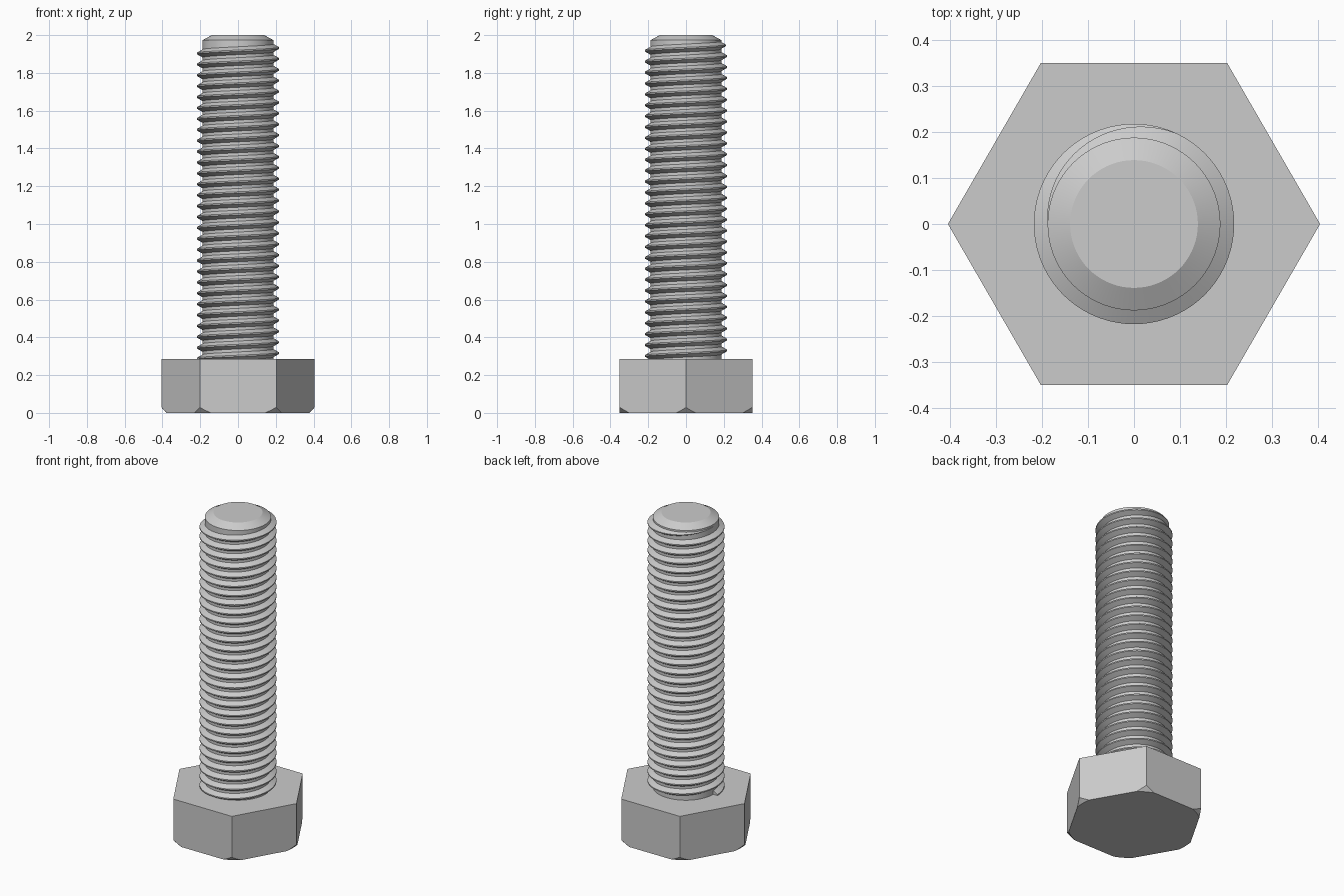
import bpy, bmesh
from math import sin, cos, pi, radians

cube = bpy.data.objects.get("Cube")
if cube:
    bpy.data.objects.remove(cube, do_unlink=True)

SEG = 72            # steps per turn
HEAD_TOP = 0.285
CORE, CREST = 0.188, 0.218
PITCH = 0.0577

steel = bpy.data.materials.new("grey steel")
steel.use_nodes = True
colour = (0.6, 0.6, 0.6, 1)
steel.diffuse_color = colour
steel.node_tree.nodes["Principled BSDF"].inputs["Base Color"].default_value = colour


def skin(name, rings, closed):
    """Join equal-length rings of points into a capped solid."""
    bm = bmesh.new()
    rows = [[bm.verts.new(p) for p in ring] for ring in rings]
    n = len(rows[0])
    for a, b in zip(rows, rows[1:]):
        for j in range(n if closed else n - 1):
            k = (j + 1) % n
            bm.faces.new((a[j], a[k], b[k], b[j]))
    bm.faces.new(rows[0])
    bm.faces.new(rows[-1])
    bmesh.ops.recalc_face_normals(bm, faces=bm.faces)
    mesh = bpy.data.meshes.new(name)
    bm.to_mesh(mesh)
    bm.free()
    mesh.materials.append(steel)
    obj = bpy.data.objects.new(name, mesh)
    bpy.context.collection.objects.link(obj)
    return obj


def lathe(name, profile, sides):
    """Solid of revolution from (radius, height) pairs."""
    turn = [2 * pi * i / sides for i in range(sides)]
    return skin(name, [[(r * cos(a), r * sin(a), z) for a in turn]
                       for r, z in profile], True)


def activate(obj):
    bpy.ops.object.select_all(action='DESELECT')
    obj.select_set(True)
    bpy.context.view_layer.objects.active = obj


# Hexagonal head, its lower corners trimmed by a cone
head = lathe("hex_head", [(0.405, 0), (0.405, HEAD_TOP)], 6)
cutter = lathe("corner_cutter", [(0.379, 0), (0.379 + 0.4 * 0.9, 0.4)], 96)
cutter.location.z = 0
cutter.hide_render = True
trim = head.modifiers.new("corner_trim", 'BOOLEAN')
trim.operation = 'INTERSECT'
trim.solver = 'EXACT'
trim.object = cutter
activate(head)
bpy.ops.object.modifier_apply(modifier=trim.name)
bpy.data.objects.remove(cutter, do_unlink=True)

# Shank core with a chamfered tip
core = lathe("shank_core", [(CORE, HEAD_TOP - 0.01), (CORE, 1.973), (0.139, 2)], SEG)

# Right-handed thread ridge that runs out near the tip
TURNS = 29
FADE = radians(115)
end_angle = pi
end_height = 1.903 + PITCH
rings = []
for i in range(TURNS * SEG + 1):
    back = 2 * pi * (TURNS - i / SEG)
    angle = end_angle - back
    height = end_height - PITCH * back / (2 * pi)
    size = max(0.02, min(1, back / FADE))
    inner = CORE - 0.003
    outer = CORE + (CREST - CORE) * size
    flat = PITCH / 16 * size
    base = flat + (outer - inner) * 0.577
    section = [(inner, -base), (outer, -flat), (outer, flat), (inner, base)]
    rings.append([(r * cos(angle), r * sin(angle), height + dz) for r, dz in section])
thread = skin("thread_ridge", rings, True)

# Smooth round surfaces, crisp edges
for obj in (head, core, thread):
    activate(obj)
    bpy.ops.object.shade_smooth_by_angle(angle=radians(25))
